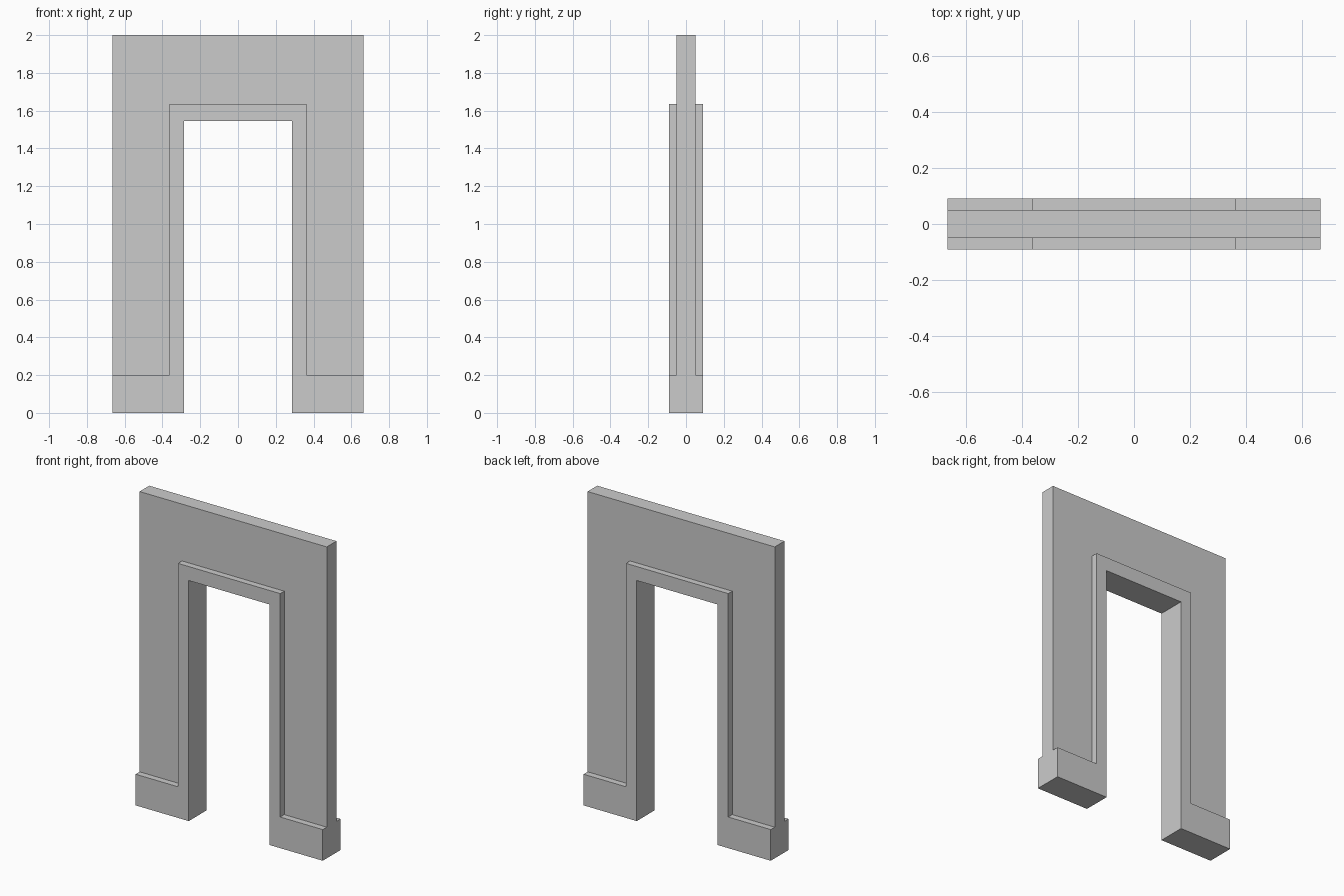
import bpy, bmesh
from mathutils import Vector

if "Cube" in bpy.data.objects:
    bpy.data.objects.remove(bpy.data.objects["Cube"])

W, H = 0.665, 2.0            # half width and height of the wall
OPEN_X, OPEN_Z = 0.287, 1.545  # doorway opening
TRIM_X, TRIM_Z = 0.363, 1.635  # outer edge of raised trim
BASE_Z = 0.2                 # height of the plinths
WALL_Y, TRIM_Y = 0.049, 0.09   # half thicknesses


def mirrored(half):
    """Complete a symmetric outline from its right-hand half."""
    return half + [(-x, z) for x, z in reversed(half)]


trim_edge = [(W, BASE_Z), (TRIM_X, BASE_Z), (TRIM_X, TRIM_Z)]
panel = mirrored(trim_edge) + [(-W, H), (W, H)]
surround = mirrored(trim_edge) + [(-W, 0), (-OPEN_X, 0), (-OPEN_X, OPEN_Z),
                                  (OPEN_X, OPEN_Z), (OPEN_X, 0), (W, 0)]

bm = bmesh.new()


def extrude(faces, dy):
    out = bmesh.ops.extrude_face_region(bm, geom=faces)
    verts = [g for g in out["geom"] if isinstance(g, bmesh.types.BMVert)]
    bmesh.ops.translate(bm, verts=verts, vec=Vector((0, dy, 0)))


# Wall panel and door surround share their common edge
for outline in (panel, surround):
    bm.faces.new([bm.verts.new((x, -WALL_Y, z)) for x, z in outline])
bmesh.ops.remove_doubles(bm, verts=bm.verts[:], dist=1e-5)
extrude(bm.faces[:], 2 * WALL_Y)
bmesh.ops.recalc_face_normals(bm, faces=bm.faces[:])

# Raise trim and plinths on front and back
for side in (-1, 1):
    bm.normal_update()
    raised = [f for f in bm.faces if abs(f.normal.y) > 0.9
              and f.calc_center_median().y * side > 0.01
              and min(v.co.z for v in f.verts) < 0.01]
    extrude(raised, side * (TRIM_Y - WALL_Y))

# Merge the flush outer sides into single flat faces
bmesh.ops.recalc_face_normals(bm, faces=bm.faces[:])
bmesh.ops.dissolve_limit(bm, angle_limit=0.01, verts=bm.verts[:], edges=bm.edges[:])
bmesh.ops.recalc_face_normals(bm, faces=bm.faces[:])

mesh = bpy.data.meshes.new("doorway_wall")
bm.to_mesh(mesh)
bm.free()
bpy.context.collection.objects.link(bpy.data.objects.new("doorway_wall", mesh))
